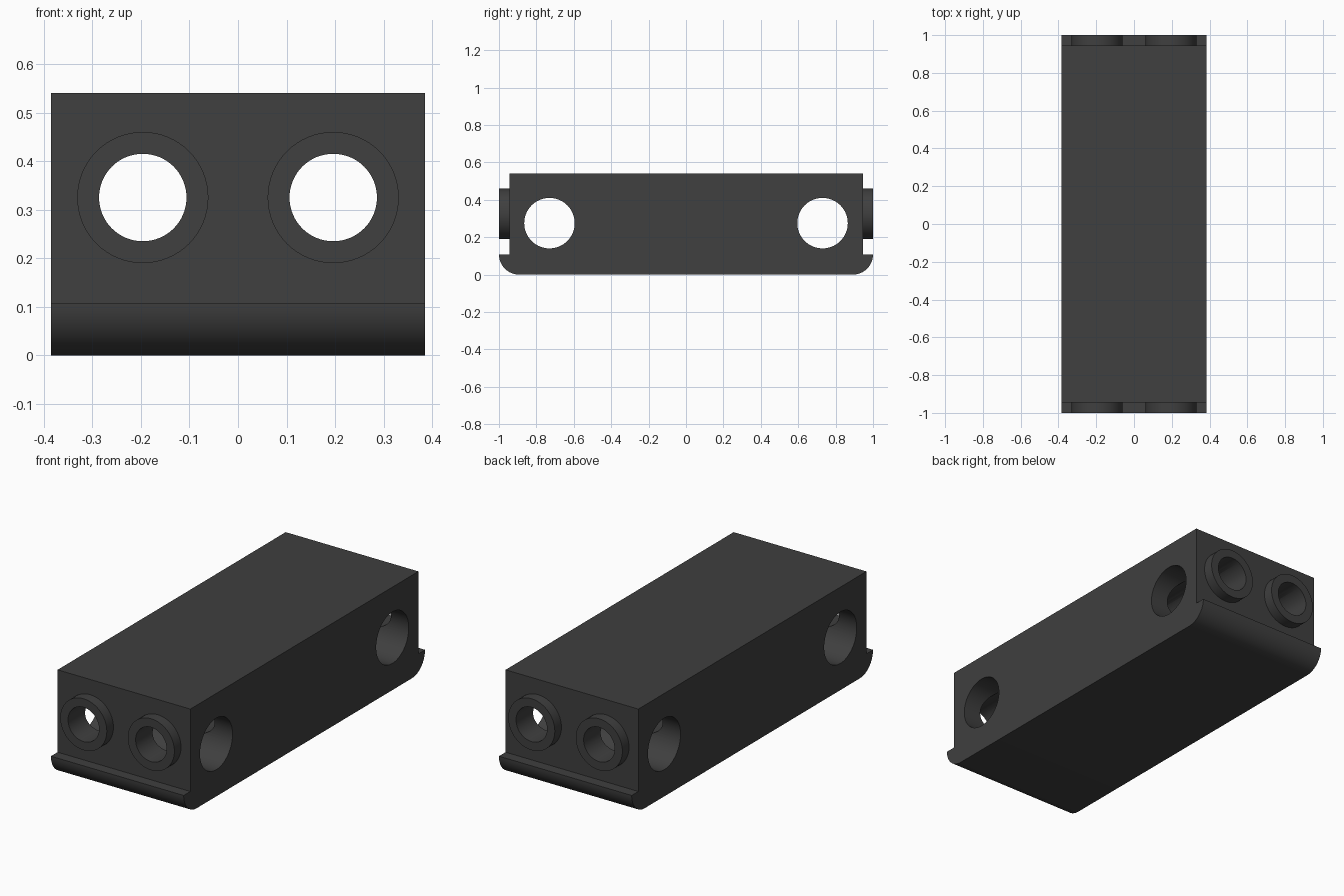
import bpy, math

if "Cube" in bpy.data.objects:
    bpy.data.objects.remove(bpy.data.objects["Cube"])

HALF_W, HALF_L, BODY_L, TOP, LIP = 0.385, 1.0, 0.945, 0.54, 0.108

plastic = bpy.data.materials.new("dark_plastic")
plastic.diffuse_color = (0.05, 0.05, 0.05, 1)
plastic.use_nodes = True
plastic.node_tree.nodes["Principled BSDF"].inputs["Base Color"].default_value = plastic.diffuse_color


def cylinder(name, radius, length, location, axis):
    rot = (math.pi / 2, 0, 0) if axis == 'Y' else (0, math.pi / 2, 0)
    bpy.ops.mesh.primitive_cylinder_add(vertices=64, radius=radius, depth=length,
                                        location=location, rotation=rot)
    ob = bpy.context.object
    ob.name = name
    return ob


def combine(target, tool, operation):
    mod = target.modifiers.new(tool.name, 'BOOLEAN')
    mod.operation, mod.object, mod.solver = operation, tool, 'EXACT'
    bpy.context.view_layer.objects.active = target
    bpy.ops.object.modifier_apply(modifier=mod.name)
    bpy.data.objects.remove(tool)


# Body: side profile with rounded lower lips, extruded across the width
half = [(HALF_L - LIP + LIP * math.sin(a), LIP - LIP * math.cos(a))
        for a in (math.pi / 2 * i / 16 for i in range(17))]
half += [(BODY_L, LIP), (BODY_L, TOP)]
profile = half + [(-y, z) for y, z in reversed(half)]
n = len(profile)
verts = [(x, y, z) for x in (-HALF_W, HALF_W) for y, z in profile]
faces = [tuple(reversed(range(n))), tuple(range(n, 2 * n))]
faces += [(i, (i + 1) % n, (i + 1) % n + n, i + n) for i in range(n)]
mesh = bpy.data.meshes.new("block_body")
mesh.from_pydata(verts, [], faces)
body = bpy.data.objects.new("block_body", mesh)
bpy.context.collection.objects.link(body)
mesh.materials.append(plastic)

# Round bosses on both ends
for x in (-0.196, 0.196):
    for side in (-1, 1):
        combine(body, cylinder("end_boss", 0.135, 0.1, (x, side * 0.95, 0.325), 'Y'), 'UNION')

# Lengthwise bores through the bosses
for x in (-0.196, 0.196):
    combine(body, cylinder("long_bore", 0.09, 2.4, (x, 0, 0.325), 'Y'), 'DIFFERENCE')

# Cross holes through the sides
for y in (-0.73, 0.73):
    combine(body, cylinder("cross_hole", 0.135, 1.2, (0, y, 0.275), 'X'), 'DIFFERENCE')

bpy.ops.object.select_all(action='DESELECT')
body.select_set(True)
bpy.context.view_layer.objects.active = body
bpy.ops.object.shade_smooth_by_angle(angle=math.radians(30))
